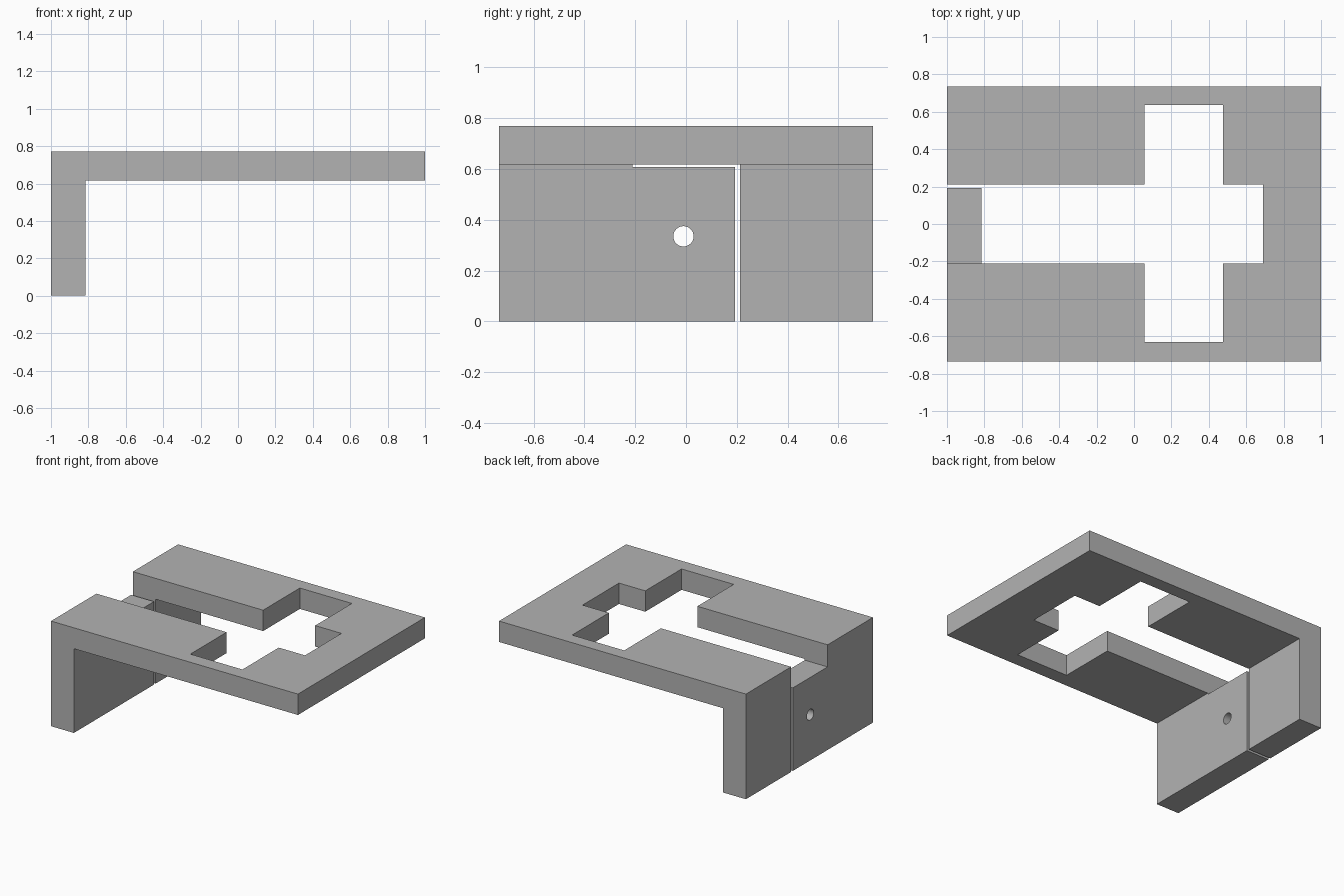
import bpy
import bmesh
from mathutils import Vector

cube = bpy.data.objects.get("Cube")
if cube:
    bpy.data.objects.remove(cube, do_unlink=True)

# Single plain grey
GREY = (0.45, 0.45, 0.45, 1.0)
grey = bpy.data.materials.new("plain_grey")
grey.use_nodes = True
grey.diffuse_color = GREY
grey.node_tree.nodes["Principled BSDF"].inputs["Base Color"].default_value = GREY


def prism(name, points, direction):
    """Extrude a closed outline along a direction into a solid."""
    bm = bmesh.new()
    face = bm.faces.new([bm.verts.new(p) for p in points])
    top = bmesh.ops.extrude_face_region(bm, geom=[face], use_keep_orig=True)
    moved = [v for v in top["geom"] if isinstance(v, bmesh.types.BMVert)]
    bmesh.ops.translate(bm, verts=moved, vec=Vector(direction))
    bmesh.ops.recalc_face_normals(bm, faces=bm.faces)
    mesh = bpy.data.meshes.new(name)
    bm.to_mesh(mesh)
    bm.free()
    mesh.materials.append(grey)
    obj = bpy.data.objects.new(name, mesh)
    bpy.context.collection.objects.link(obj)
    return obj


def cut(body, cutter):
    """Subtract a cutter from the body and discard it."""
    mod = body.modifiers.new(cutter.name, 'BOOLEAN')
    mod.operation = 'DIFFERENCE'
    mod.solver = 'EXACT'
    mod.object = cutter
    bpy.context.view_layer.objects.active = body
    bpy.ops.object.modifier_apply(modifier=mod.name)
    bpy.data.objects.remove(cutter, do_unlink=True)


# L-shaped bracket: flat top plate with a leg along one end
HALF_Y = 0.735
outline = [(-1, 0), (-0.815, 0), (-0.815, 0.617), (1, 0.617), (1, 0.77), (-1, 0.77)]
bracket = prism("bracket", [(x, -HALF_Y, z) for x, z in outline], (0, 2 * HALF_Y, 0))

# Long slot in the plate, with a narrow slit running down the leg
slot = [(-0.21, 0.608), (0.192, 0.608), (0.192, -0.1), (0.212, -0.1),
        (0.212, 0.9), (-0.21, 0.9)]
cut(bracket, prism("slot_cutter", [(-1.1, y, z) for y, z in slot], (1.79, 0, 0)))

# Crossing slot in the plate
cross = [(0.055, -0.63), (0.477, -0.63), (0.477, 0.637), (0.055, 0.637)]
cut(bracket, prism("cross_cutter", [(x, y, 0.5) for x, y in cross], (0, 0, 0.5)))

# Round screw hole through the leg
bpy.ops.mesh.primitive_cylinder_add(vertices=32, radius=0.04, depth=0.5,
                                    location=(-0.9, -0.01, 0.335),
                                    rotation=(0, 1.570796, 0))
hole = bpy.context.object
hole.name = "hole_cutter"
hole.data.materials.append(grey)
cut(bracket, hole)

# Smooth bore, sharp edges elsewhere
bpy.ops.object.select_all(action='DESELECT')
bracket.select_set(True)
bpy.context.view_layer.objects.active = bracket
bpy.ops.object.shade_smooth_by_angle(angle=0.5)
